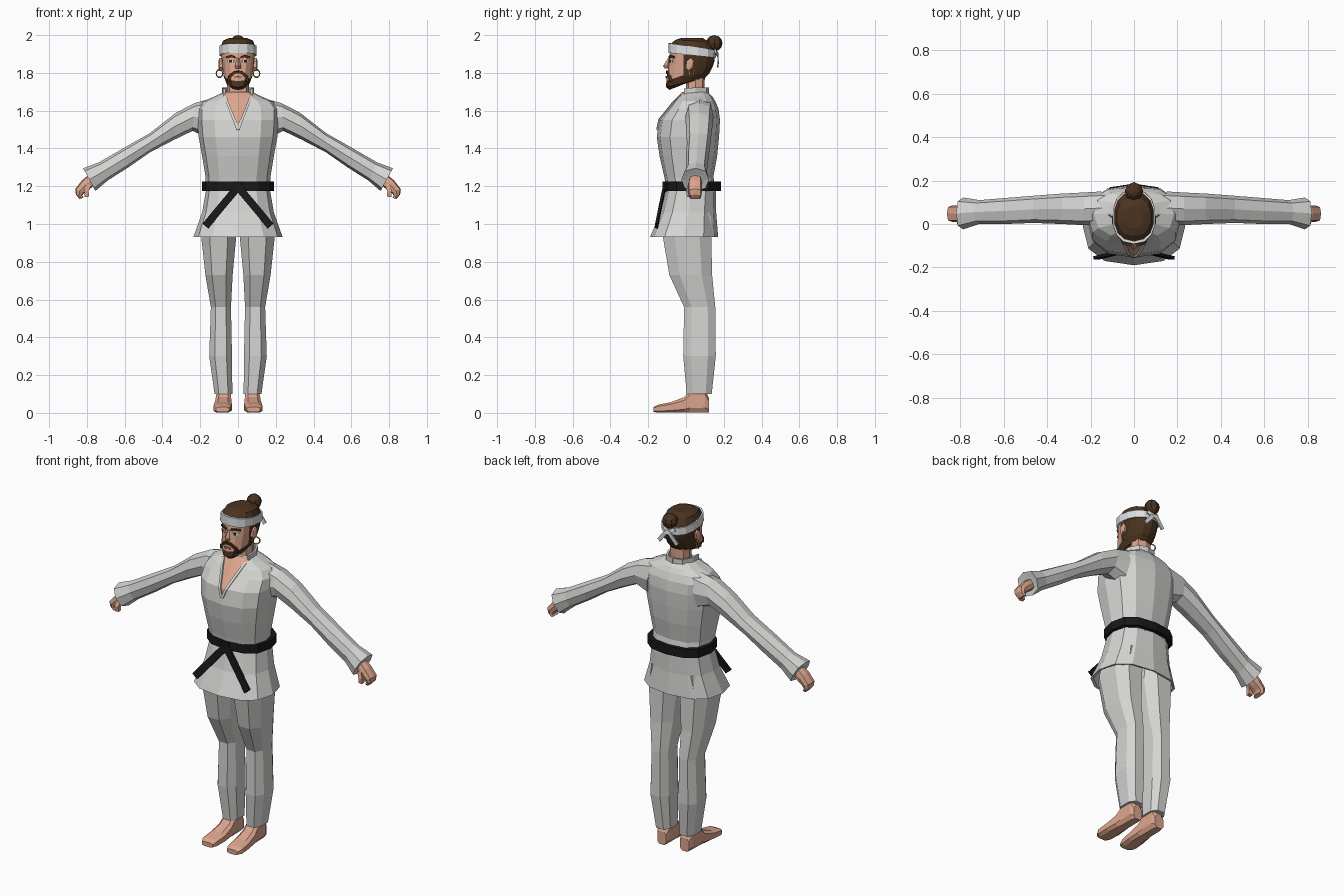
import bpy, bmesh, math
from mathutils import Vector
from mathutils.bvhtree import BVHTree

if "Cube" in bpy.data.objects:
    bpy.data.objects.remove(bpy.data.objects["Cube"])


def mat(name, r, g, b):
    m = bpy.data.materials.new(name)
    m.diffuse_color = (r, g, b, 1)
    m.use_nodes = True
    m.node_tree.nodes["Principled BSDF"].inputs["Base Color"].default_value = m.diffuse_color
    return m


CLOTH = mat("cloth_white", .66, .66, .65)
SKIN = mat("skin", .72, .38, .27)
HAIR = mat("dark_brown_hair", .07, .033, .014)
BLACK = mat("belt_black", .009, .009, .010)
BAND = mat("band_white", .74, .75, .76)
GOLD = mat("gold", .50, .30, .08)
EYE = mat("eye_dark", .012, .018, .022)
EYEWHITE = mat("eye_white", .75, .75, .72)
LIP = mat("lip", .50, .22, .17)


def spow(v, p):
    return math.copysign(abs(v) ** p, v)


def ring(c, u, v, n=8, p=.8, off=0):
    """Rounded polygon around c spanned by half-axes u and v."""
    c, u, v = Vector(c), Vector(u), Vector(v)
    out = []
    for i in range(n):
        a = 2 * math.pi * (i + off) / n
        out.append(c + u * spow(math.sin(a), p) + v * spow(math.cos(a), p))
    return out


def level(z, hw, yf, yb, n=12, p=.8, cx=0, zb=None, off=0):
    """Ring round the body: front at yf and height z, back at yb and height zb."""
    zb = z if zb is None else zb
    return ring((cx, (yf + yb) / 2, (z + zb) / 2), (hw, 0, 0),
                (0, (yf - yb) / 2, (z - zb) / 2), n, p, off)


def limb(top, bot, y0, y1, n=8, p=.8):
    """Ring across an arm, between a top and a bottom point in x, z."""
    t, b = Vector((top[0], 0, top[1])), Vector((bot[0], 0, bot[1]))
    mid = (t + b) / 2 + Vector((0, (y0 + y1) / 2, 0))
    return ring(mid, (0, (y1 - y0) / 2, 0), (t - b) / 2, n, p)


def loft(name, rings, mats, caps=True, mirror=False, cuts=(), rule=None):
    bm = bmesh.new()
    vs = [[bm.verts.new(q) for q in r] for r in rings]
    n = len(vs[0])
    for a, b in zip(vs, vs[1:]):
        for i in range(n):
            j = (i + 1) % n
            bm.faces.new((a[i], a[j], b[j], b[i]))
    if caps:
        bm.faces.new(vs[0][::-1])
        bm.faces.new(vs[-1])
    for co, no in cuts:
        bmesh.ops.bisect_plane(bm, geom=bm.verts[:] + bm.edges[:] + bm.faces[:],
                               plane_co=co, plane_no=no, dist=1e-5)
    bmesh.ops.recalc_face_normals(bm, faces=bm.faces[:])
    if rule:
        for f in bm.faces:
            f.material_index = rule(f.calc_center_median())
    tree = BVHTree.FromBMesh(bm)
    me = bpy.data.meshes.new(name)
    bm.to_mesh(me)
    bm.free()
    ob = bpy.data.objects.new(name, me)
    bpy.context.collection.objects.link(ob)
    for m in mats:
        me.materials.append(m)
    if mirror:
        ob.modifiers.new("mirror", 'MIRROR').use_mirror_merge = False
    return tree


def strip(name, pts, w, t, m, mirror=True, face=(0, 1, 0)):
    """Flat band along points; w is its full width, t its full thickness."""
    pts = [Vector(p) for p in pts]
    rings = []
    for i, p in enumerate(pts):
        d = (pts[min(i + 1, len(pts) - 1)] - pts[max(i - 1, 0)]).normalized()
        side = d.cross(Vector(face)).normalized()
        u, v = side * w / 2, side.cross(d) * t / 2
        rings.append([p + u + v, p - u + v, p - u - v, p + u - v])
    loft(name, rings, [m], mirror=mirror)


def front_of(tree, x, z, lift=.002):
    hit = tree.ray_cast(Vector((x, -2, z)), Vector((0, 1, 0)))[0]
    return Vector((x, (hit.y if hit else -.05) - lift, z))


# Jacket body with the open neck showing skin
V0, VS = 1.5, .075 / .19
jacket = loft("jacket_body", [
    level(1.17, .168, -.10, .16), level(1.25, .172, -.115, .145),
    level(1.36, .19, -.14, .165), level(1.46, .208, -.155, .175),
    level(1.55, .215, -.142, .18), level(1.61, .213, -.095, .172),
    level(1.65, .185, -.065, .155), level(1.675, .125, -.045, .14),
    level(1.70, .075, -.02, .115)], [CLOTH, SKIN],
    cuts=[((0, 0, V0), (s, 0, -VS)) for s in (1, -1)],
    rule=lambda c: int(c.y < .03 and abs(c.x) < VS * (c.z - V0)))
edge = [front_of(jacket, max(VS * (z - V0), .002), z) for z in (1.5, 1.55, 1.6, 1.645, 1.68)]
strip("lapel_edge", edge, .014, .012, CLOTH)
strip("collar", [(.073, -.01, 1.70), (.078, .05, 1.705), (.05, .105, 1.705), (0, .117, 1.705)],
      .012, .035, CLOTH, face=(0, 0, 1))

# Jacket skirt
loft("jacket_skirt", [level(1.2, .166, -.10, .16), level(1.06, .19, -.135, .16),
                      level(.932, .236, -.19, .17), level(.934, .222, -.175, .158),
                      level(1.0, .195, -.14, .15)], [CLOTH], caps=False)

# Belt, knot and hanging ends
loft("belt", [level(z, .166 + o, -.09 - o, .162 + o) for z, o in
              ((1.176, 0), (1.176, .024), (1.226, .024), (1.226, 0))], [BLACK], caps=False)
loft("belt_knot", [level(z, .03, -.13, -.09, 4, 1, off=.5) for z in (1.17, 1.225)], [BLACK])
strip("belt_end", [(.005, -.115, 1.19), (.085, -.135, 1.095), (.172, -.156, .99)],
      .04, .014, BLACK)

# Sleeves with flared cuffs
loft("sleeve", [
    limb((.13, 1.668), (.17, 1.46), .00, .15), limb((.23, 1.64), (.24, 1.493), -.005, .145),
    limb((.33, 1.588), (.34, 1.445), .0, .14), limb((.465, 1.482), (.465, 1.38), .005, .13),
    limb((.60, 1.405), (.58, 1.30), .0, .12), limb((.735, 1.327), (.69, 1.23), .0, .11),
    limb((.82, 1.295), (.755, 1.175), -.025, .122),
    limb((.80, 1.265), (.762, 1.20), .0, .10)], [CLOTH], mirror=True)

# Hands with curled fingers and thumb
loft("hand", [limb((.785, 1.265), (.755, 1.21), .02, .08, 8, .6),
              limb((.825, 1.232), (.785, 1.185), .01, .085, 8, .6),
              limb((.862, 1.185), (.815, 1.165), .01, .085, 8, .6),
              limb((.858, 1.155), (.825, 1.15), .015, .082, 8, .6),
              limb((.838, 1.132), (.818, 1.14), .02, .078, 8, .6)], [SKIN], mirror=True)
strip("thumb", [(.79, .022, 1.205), (.803, .012, 1.175), (.80, .016, 1.145)],
      .024, .022, SKIN)

# Trouser legs
legs = [(1.06, .01, .175, -.09, .14), (.93, .004, .20, -.13, .142), (.73, .024, .177, -.095, .145),
        (.56, .034, .147, -.015, .16), (.30, .028, .156, -.02, .163), (.10, .027, .127, .0, .14)]
loft("trouser_leg", [level(z, (b - a) / 2, yf, yb, 8, .75, (a + b) / 2, off=.5)
                     for z, a, b, yf, yb in legs], [CLOTH], mirror=True)

# Feet, lofted from heel to toe
feet = [(.122, .045, .105, .0, .08), (.10, .037, .115, .0, .125), (.02, .035, .118, .0, .12),
        (-.01, .033, .122, .0, .085), (-.08, .03, .13, .0, .058), (-.145, .036, .132, .0, .045),
        (-.172, .045, .118, .004, .032)]
loft("foot", [ring(((a + b) / 2, y, (z0 + z1) / 2), ((b - a) / 2, 0, 0), (0, 0, (z1 - z0) / 2),
                   8, .6, .5) for y, a, b, z0, z1 in feet], [SKIN], mirror=True)

# Neck
loft("neck", [level(1.62, .07, -.03, .11, 8), level(1.70, .058, .0, .098, 8),
              level(1.80, .056, .0, .10, 8)], [SKIN])


# Head: hair behind and on top, beard along the jaw
def head_colour(c):
    if c.y > .022 or c.z > 1.93:
        return 1
    beard = c.z < 1.758 + .35 * (c.y + .1) or (c.y > -.012 and c.z < 1.88)
    return int(beard)


rows = [(1.71, 1.745, .035, -.088, .0), (1.726, 1.772, .062, -.107, .10),
        (1.77, 1.80, .077, -.102, .125), (1.80, 1.83, .081, -.098, .14),
        (1.85, 1.86, .086, -.092, .15), (1.90, 1.885, .09, -.086, .152),
        (1.955, 1.925, .092, -.08, .147), (1.975, 1.965, .08, -.055, .122),
        (1.986, 1.986, .045, -.02, .085)]
head = loft("head", [level(zf, hw, yf, yb, 14, .85, zb=zb) for zf, zb, hw, yf, yb in rows],
            [SKIN, HAIR], rule=head_colour,
            cuts=[((0, .022, 0), (0, 1, 0)), ((0, -.012, 0), (0, 1, 0)),
                  ((0, -.1, 1.758), (0, -.35, 1))])

# Facial features
loft("nose", [level(1.878, .007, -.096, -.08, 4, 1), level(1.836, .015, -.122, -.08, 4, 1),
              level(1.824, .016, -.113, -.08, 4, 1)], [SKIN])
for name, pts, w, t, m in (
        ("eyebrow", ((.014, 1.882), (.038, 1.889), (.062, 1.882)), .011, .012, HAIR),
        ("eye_white", ((.022, 1.862), (.038, 1.863), (.054, 1.862)), .013, .008, EYEWHITE),
        ("iris", ((.031, 1.862), (.045, 1.862)), .014, .011, EYE),
        ("moustache", ((.0, 1.806), (.022, 1.80), (.045, 1.778), (.05, 1.755)), .016, .014, HAIR),
        ("lip", ((.0, 1.778), (.02, 1.776)), .01, .01, LIP)):
    strip(name, [front_of(head, x, z) for x, z in pts], w, t, m)
loft("ear", [ring((x, .02, 1.845), (0, hy, .0), (0, .006, hz), 6, 1) for x, hy, hz in
             ((.075, .018, .03), (.098, .022, .035), (.102, .012, .022))], [SKIN], mirror=True)

# Hoop earrings
for s in (1, -1):
    bpy.ops.mesh.primitive_torus_add(location=(s * .098, .03, 1.797), major_segments=10,
                                     minor_segments=4, major_radius=.021, minor_radius=.004,
                                     rotation=(math.pi / 2, 0, s * .6))
    bpy.context.object.name = "earring"
    bpy.context.object.data.materials.append(GOLD)

# Headband with crossed tails at the back
loft("headband", [level(zf, .09 + o, -.083 - o, .148 + o, 14, .85, zb=zb) for zf, zb, o in
                  ((1.908, 1.882, 0), (1.906, 1.88, .010), (1.957, 1.922, .009),
                   (1.957, 1.922, -.004))], [BAND], caps=False)
strip("headband_tail", [(-.035, .155, 1.915), (.015, .172, 1.89), (.06, .168, 1.835)],
      .022, .008, BAND)

# Hair bun
bpy.ops.mesh.primitive_uv_sphere_add(segments=8, ring_count=6, radius=.043,
                                     location=(0, .15, 1.957))
bpy.context.object.name = "hair_bun"
bpy.context.object.data.materials.append(HAIR)
